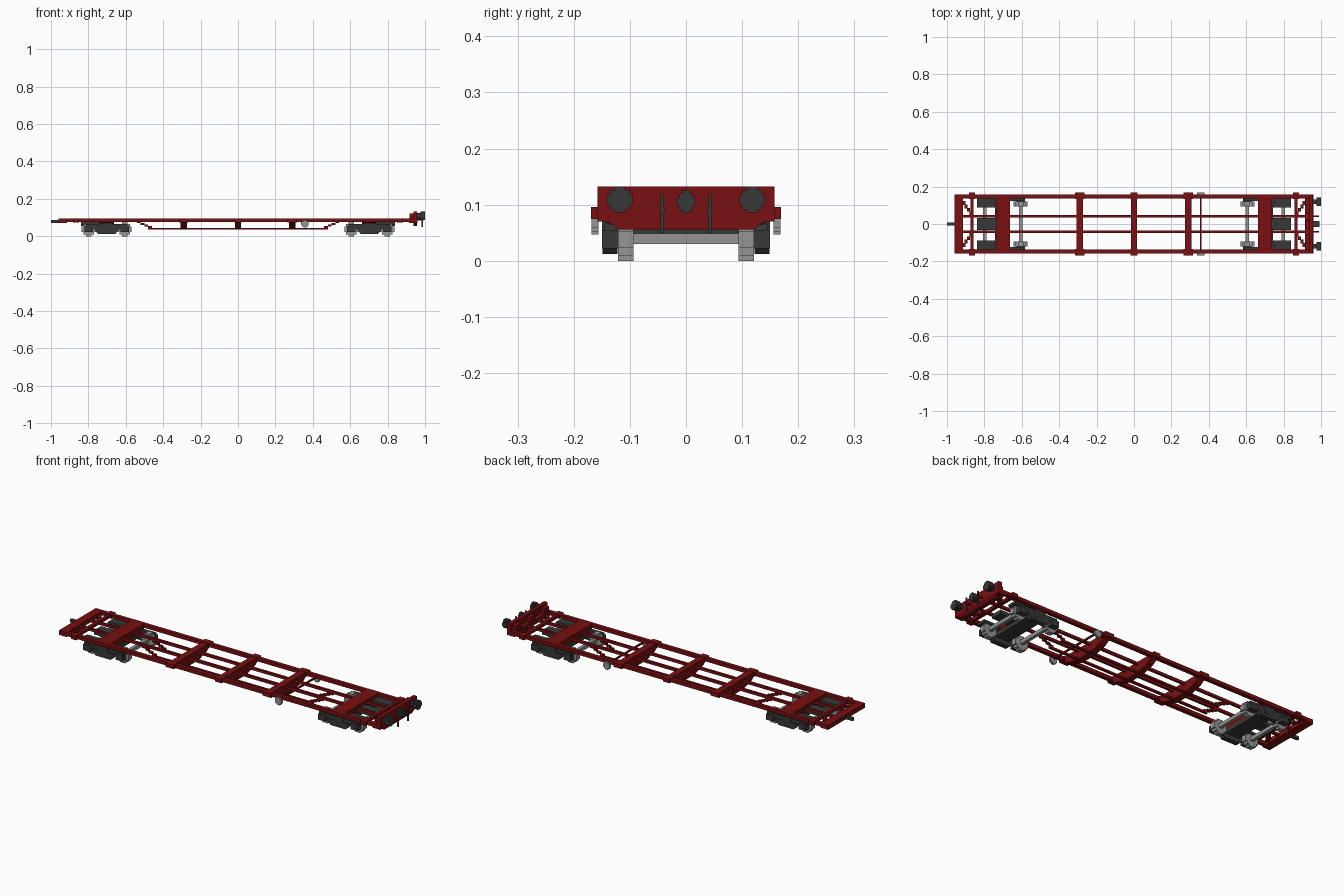
import bpy, bmesh, math
from mathutils import Vector

if "Cube" in bpy.data.objects:
    bpy.data.objects.remove(bpy.data.objects["Cube"])


def material(name, rgb):
    m = bpy.data.materials.new(name)
    m.use_nodes = True
    m.diffuse_color = (*rgb, 1)
    m.node_tree.nodes["Principled BSDF"].inputs["Base Color"].default_value = (*rgb, 1)
    return m


RED = material("deep red", (0.19, 0.005, 0.006))
DARK = material("charcoal", (0.04, 0.04, 0.042))
GREY = material("steel grey", (0.30, 0.30, 0.30))


def finish(name, bm, mat):
    bmesh.ops.recalc_face_normals(bm, faces=bm.faces)
    me = bpy.data.meshes.new(name)
    bm.to_mesh(me)
    bm.free()
    me.materials.append(mat)
    ob = bpy.data.objects.new(name, me)
    bpy.context.collection.objects.link(ob)
    return ob


def box(name, x, y, z, mat):
    """Box from (min, max) pairs."""
    bm = bmesh.new()
    bmesh.ops.create_cube(bm, size=1)
    for v in bm.verts:
        v.co = Vector([(r[0] + r[1]) / 2 + c * (r[1] - r[0]) for r, c in zip((x, y, z), v.co)])
    return finish(name, bm, mat)


def prism(name, outline, axis, lo, hi, mat):
    """Extrude an outline along x (points are y, z) or along y (points are x, z)."""
    bm = bmesh.new()
    place = (lambda a, b: (lo, a, b)) if axis == "x" else (lambda a, b: (a, lo, b))
    face = bm.faces.new([bm.verts.new(place(a, b)) for a, b in outline])
    ext = bmesh.ops.extrude_face_region(bm, geom=[face])["geom"]
    shift = Vector((hi - lo, 0, 0)) if axis == "x" else Vector((0, hi - lo, 0))
    bmesh.ops.translate(bm, vec=shift, verts=[e for e in ext if isinstance(e, bmesh.types.BMVert)])
    return finish(name, bm, mat)


def stepped_disc(name, a, b, r, axis, lo, hi, mat, rz=None):
    """Blocky round disc with stepped corners."""
    quarter = [(1, .4), (.75, .4), (.75, .75), (.4, .75), (.4, 1)]
    pts = quarter + [(-u, w) for u, w in reversed(quarter)]
    pts += [(-u, -w) for u, w in quarter] + [(u, -w) for u, w in reversed(quarter)]
    return prism(name, [(a + u * r, b + w * (rz or r)) for u, w in pts], axis, lo, hi, mat)


def span(s, a, b):
    return tuple(sorted((s * a, s * b)))


# Long sills and open fish-belly truss under the centre sills
for s, side in ((1, "left"), (-1, "right")):
    box(f"outer_sill_{side}", (-.96, .96), span(s, .137, .158), (.076, .094), RED)
    box(f"centre_sill_{side}", (-.955, .955), span(s, .036, .048), (.078, .092), RED)
    box(f"truss_chord_{side}", (-.48, .48), span(s, .036, .048), (.035, .045), RED)
    for e in (1, -1):
        steps = []
        for i in range(5):
            steps += [(e * (.56 - i * .02), .079 - i * .009), (e * (.54 - i * .02), .079 - i * .009)]
        upper = [(x, z + .011) for x, z in reversed(steps)]
        prism(f"truss_slope_{side}", steps + upper, "y", s * .036, s * .048, RED)

# Tapered cross beams with stake pockets
taper = [(.158, .094), (.158, .078), (.14, .07), (.12, .056), (.05, .037)]
beam = taper + [(-y, z) for y, z in reversed(taper)]
for x, w in ((-.29, .018), (0, .016), (.29, .018)):
    prism("cross_beam", beam, "x", x - w, x + w, RED)
for x, w in ((-.865, .016), (-.29, .025), (0, .019), (.29, .025), (.865, .016)):
    for s in (1, -1):
        box("stake_pocket", (x - w, x + w), span(s, .135, .169), (.074, .096), RED)

# Both ends of the underframe
bolster = [(.158, .0945), (.158, .076), (.14, .068), (.12, .056)]
bolster += [(-y, z) for y, z in reversed(bolster)]
for e in (1, -1):
    prism("bolster", bolster, "x", e * .663, e * .738, RED)
    box("end_plate", span(e, .915, .96), (-.158, .158), (.07, .094), RED)
    box("end_cross_bar", span(e, .857, .874), (-.15, .15), (.078, .093), RED)
    for s in (1, -1):
        for i in range(4):
            box("end_brace", span(e, .863 + i * .013, .879 + i * .013),
                span(s, .048 + i * .018, .068 + i * .018), (.078, .09), RED)
        box("side_cover", span(e, .742, .84), span(s, .088, .136), (.064, .078), DARK)
    box("centre_cover", span(e, .738, .84), (-.031, .031), (.056, .077), DARK)

# Raised headstock with gussets, buffers and coupling gear
prism("headstock", [(.158, .132), (.158, .07), (.14, .07), (.12, .056),
                    (-.12, .056), (-.14, .07), (-.158, .07), (-.158, .132)],
      "x", .937, .958, RED)
for y in (-.118, 0, .118):
    box("headstock_gusset", (.917, .938), (y - .022, y + .022), (.093, .122), RED)
for s in (1, -1):
    box("buffer_shank", (.957, .98), (s * .118 - .012, s * .118 + .012), (.097, .121), DARK)
    stepped_disc("buffer_head", s * .118, .109, .023, "x", .975, 1.0, DARK)
    box("brake_hose", (.982, .99), span(s, .039, .045), (.05, .118), DARK)
    box("brake_hose_mount", (.957, .99), span(s, .038, .046), (.086, .094), RED)
stepped_disc("draw_hook", 0, .105, .016, "x", .957, .992, DARK, .02)
box("drawbar", (-1.0, -.955), (-.007, .007), (.07, .086), DARK)

# Hand brake rod and wheels
box("brake_rod", (.354, .362), (-.155, .155), (.07, .078), RED)
for s in (1, -1):
    stepped_disc("hand_wheel", .358, .067, .02, "y", s * .156, s * .168, GREY)

# Two bogies
for c in (-.702, .702):
    for dx in (-.096, .096):
        x = c + dx
        box("axle", (x - .009, x + .009), (-.12, .12), (.03, .049), GREY)
        for s in (1, -1):
            stepped_disc("wheel", x, .0375, .0375, "y", s * .094, s * .121, GREY)
            box("axle_box", (x - .022, x + .022), span(s, .12, .15), (.022, .054), DARK)
    for s in (1, -1):
        box("bogie_side_beam", (c - .112, c + .112), span(s, .122, .145), (.044, .066), DARK)
        prism("bogie_side_web", [(c - .075, .045), (c + .075, .045), (c + .045, .012), (c - .045, .012)],
              "y", s * .122, s * .149, DARK)
        box("bogie_spring", (c - .03, c + .03), span(s, .122, .15), (.03, .07), DARK)
    box("bogie_cross_beam", (c - .04, c + .04), (-.123, .123), (.036, .058), DARK)
    box("bogie_pivot", (c - .025, c + .025), (-.025, .025), (.056, .08), DARK)
